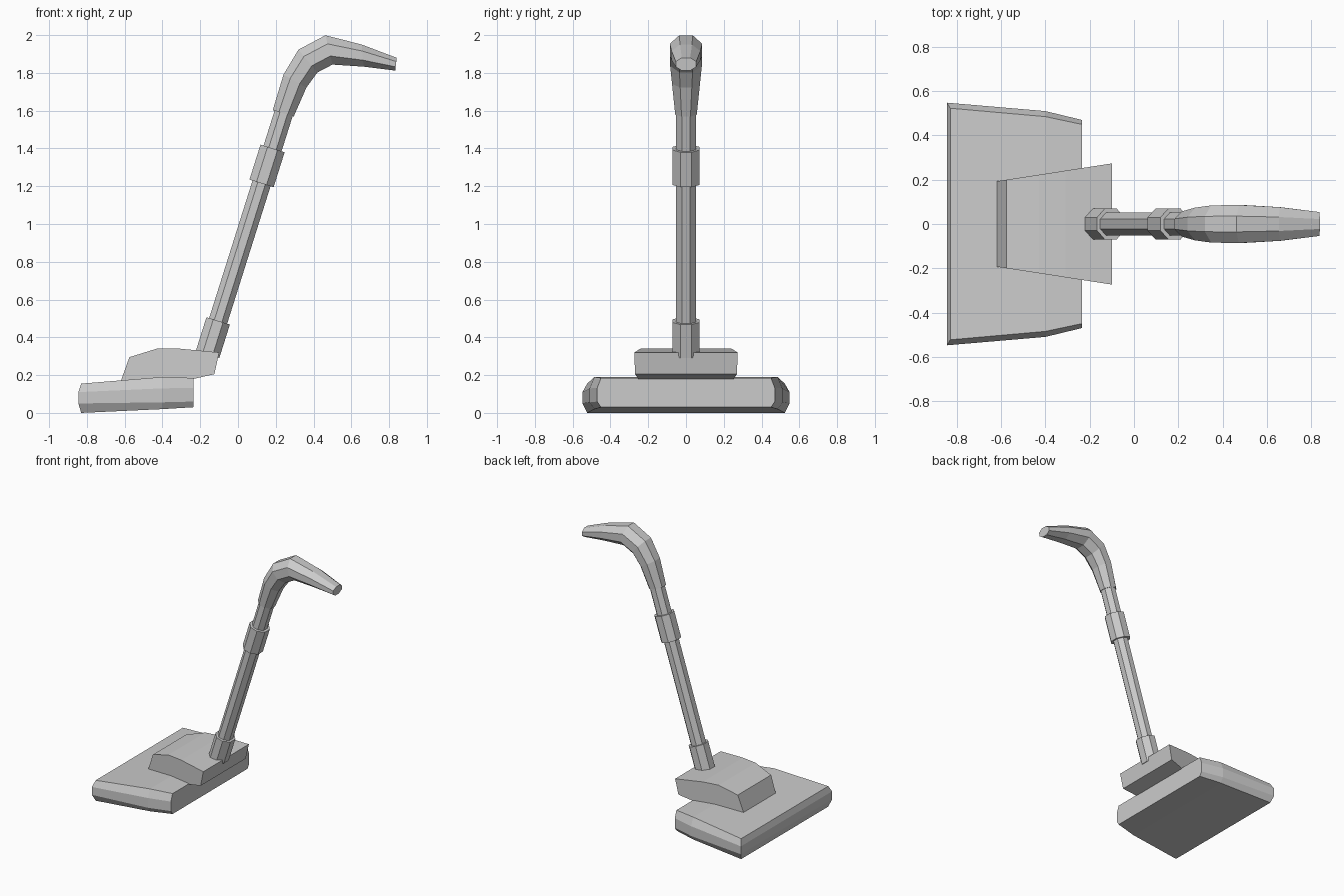
import bpy, bmesh, math
from mathutils import Vector

if "Cube" in bpy.data.objects:
    bpy.data.objects.remove(bpy.data.objects["Cube"])


def loft(name, rings):
    """Skin a list of equal-length vertex rings and cap both ends."""
    bm = bmesh.new()
    rows = [[bm.verts.new(p) for p in ring] for ring in rings]
    n = len(rows[0])
    for a, b in zip(rows, rows[1:]):
        for i in range(n):
            j = (i + 1) % n
            bm.faces.new((a[i], a[j], b[j], b[i]))
    bm.faces.new(rows[0])
    bm.faces.new(rows[-1][::-1])
    bmesh.ops.recalc_face_normals(bm, faces=bm.faces)
    mesh = bpy.data.meshes.new(name)
    bm.to_mesh(mesh)
    bm.free()
    obj = bpy.data.objects.new(name, mesh)
    bpy.context.collection.objects.link(obj)
    return obj


def octagon(outer, inner, half_y):
    """Octagon with flats on the two given x-z points and at +-half_y."""
    a = Vector((outer[0], 0, outer[1]))
    b = Vector((inner[0], 0, inner[1]))
    mid, arm = (a + b) / 2, (a - b) / 2
    k = 1 / math.cos(math.pi / 8)
    ring = []
    for i in range(8):
        t = (i + 0.5) * math.pi / 4
        ring.append(mid + arm * k * math.cos(t) + Vector((0, half_y * k * math.sin(t), 0)))
    return ring


SLOPE = 0.3155
AXIS = Vector((SLOPE, 1)).normalized()


def tube(name, z0, z1, r, half_y):
    """Straight octagonal tube on the leaning wand axis."""
    rings = []
    for z in (z0, z1):
        x = -0.106 + SLOPE * (z - 0.484)
        dx, dz = AXIS[1] * r, -AXIS[0] * r
        rings.append(octagon((x - dx, z - dz), (x + dx, z + dz), half_y))
    return loft(name, rings)


# floor head: (x edge, x middle, outer y, inset y, bottom, low, high, top)
head = [
    (-0.83, -0.845, 0.548, 0.523, 0.0, 0.05, 0.11, 0.155),
    (-0.40, -0.40, 0.51, 0.485, 0.02, 0.056, 0.13, 0.19),
    (-0.235, -0.235, 0.47, 0.45, 0.03, 0.06, 0.132, 0.185),
]
rings = []
for xe, xm, yo, yi, zb, zl, zh, zt in head:
    side = [(xe, yi, zb), (xm, yo, zl), (xm, yo, zh), (xe, yi, zt)]
    rings.append(side + [(x, -y, z) for x, y, z in reversed(side)])
floor_head = loft("floor_head", rings)
# split the front cap into three horizontal bands
bm = bmesh.new()
bm.from_mesh(floor_head.data)
bm.verts.ensure_lookup_table()
v = bm.verts
for a, b in ((1, 6), (2, 5)):
    bmesh.ops.connect_verts(bm, verts=[v[a], v[b]])
bm.to_mesh(floor_head.data)
bm.free()

# neck housing: side profile flaring in width toward the back
profile = [(-0.62, 0.17), (-0.575, 0.295), (-0.43, 0.34), (-0.31, 0.34),
           (-0.10, 0.32), (-0.125, 0.205), (-0.235, 0.18)]
loft("neck_housing", [[(x, s * (0.193 + (x + 0.62) * 0.155), z) for x, z in profile]
                      for s in (-1, 1)])

# wand
tube("lower_sleeve", 0.31, 0.487, 0.065, 0.071)
tube("wand_pole", 0.33, 1.60, 0.05, 0.053)
tube("upper_collar", 1.215, 1.40, 0.067, 0.071)

# curved handle: (outer point, inner point, half width)
grip = [
    ((0.184, 1.603), (0.295, 1.569), 0.057),
    ((0.241, 1.791), (0.362, 1.722), 0.074),
    ((0.320, 1.923), (0.420, 1.802), 0.084),
    ((0.463, 1.999), (0.500, 1.844), 0.086),
    ((0.655, 1.950), (0.665, 1.833), 0.076),
    ((0.840, 1.880), (0.833, 1.812), 0.054),
]
loft("handle", [octagon(*g) for g in grip])
